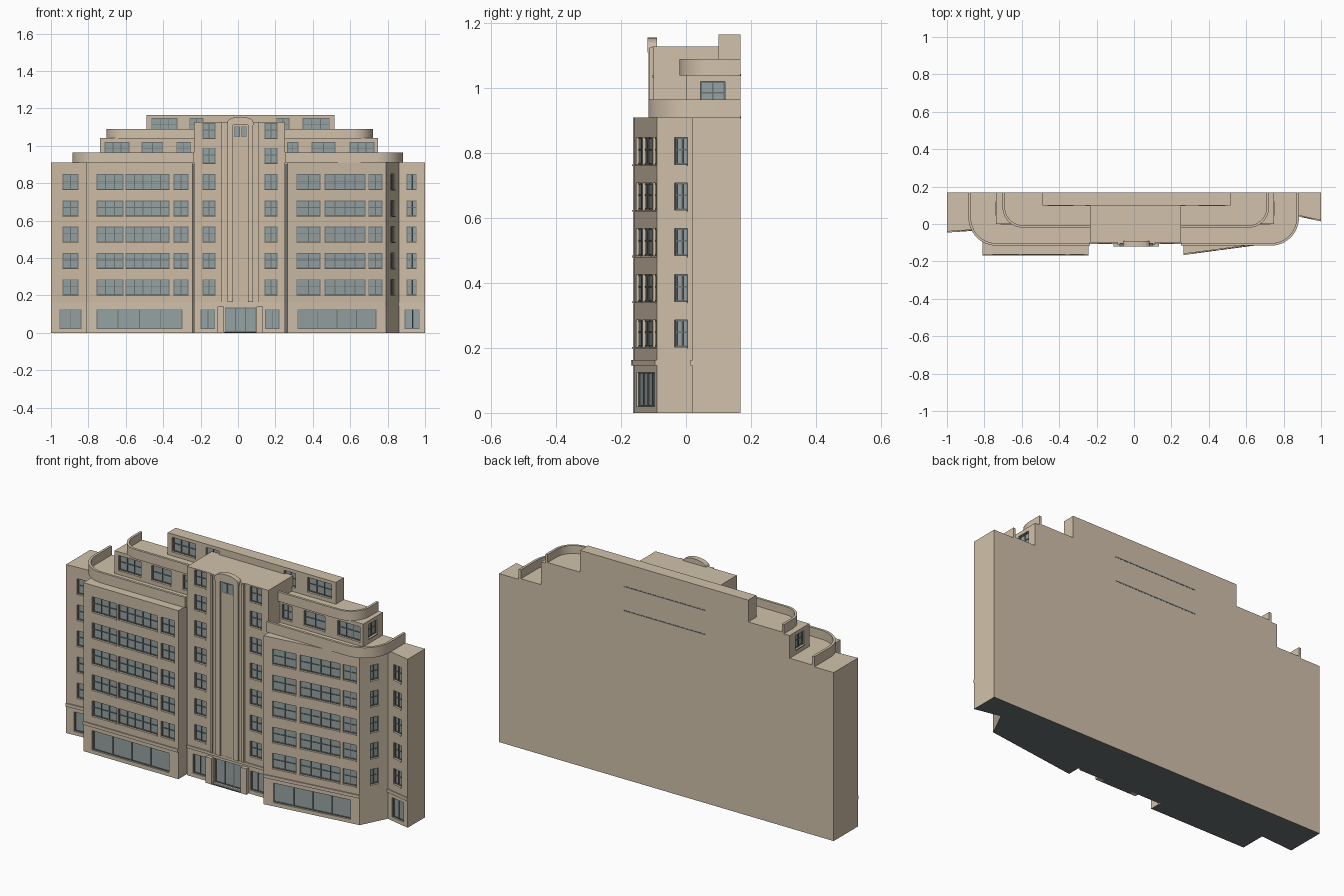
import bpy, bmesh
from math import sin, cos, pi
from mathutils import Vector

cube = bpy.data.objects.get("Cube")
if cube:
    bpy.data.objects.remove(cube, do_unlink=True)


def material(name, r, g, b):
    m = bpy.data.materials.new(name)
    m.use_nodes = True
    m.diffuse_color = (r, g, b, 1)
    m.node_tree.nodes["Principled BSDF"].inputs["Base Color"].default_value = (r, g, b, 1)
    return m


STONE = material("pale_stone", .64, .535, .405)
BRICK = material("buff_brick", .61, .505, .375)
GLASS = material("grey_glass", .30, .36, .36)
SLATE = material("slate_metal", .15, .17, .17)
BACK = .168


def finish(name, bm, *mats):
    bmesh.ops.recalc_face_normals(bm, faces=bm.faces[:])
    mesh = bpy.data.meshes.new(name)
    bm.to_mesh(mesh)
    bm.free()
    ob = bpy.data.objects.new(name, mesh)
    bpy.context.collection.objects.link(ob)
    for m in mats:
        mesh.materials.append(m)
    return ob


def prism(name, pts, lo, hi, mat=STONE, upright=False):
    """Extrude a plan along z, or an upright x-z profile along y."""
    bm = bmesh.new()
    face = bm.faces.new([bm.verts.new((a, lo, b) if upright else (a, b, lo)) for a, b in pts])
    res = bmesh.ops.extrude_face_region(bm, geom=[face])
    verts = [v for v in res["geom"] if isinstance(v, bmesh.types.BMVert)]
    step = hi - lo
    bmesh.ops.translate(bm, verts=verts, vec=(0, step, 0) if upright else (0, 0, step))
    return finish(name, bm, mat)


def rect(x0, x1, y0, y1):
    return [(x0, y0), (x1, y0), (x1, y1), (x0, y1)]


def box(name, x0, x1, y0, y1, z0, z1, mat=STONE):
    return prism(name, rect(x0, x1, y0, y1), z0, z1, mat)


class Wall:
    """Wall line; positions along it are read on its main axis."""

    def __init__(self, a, b):
        self.p = Vector(a)
        self.t = (Vector(b) - self.p).normalized()
        self.n = Vector((self.t.y, -self.t.x))
        self.axis = 0 if abs(self.t.x) > abs(self.t.y) else 1

    def point(self, u, d):
        i = self.axis
        return self.p + self.t * ((u - self.p[i]) / self.t[i]) + self.n * d

    def box(self, bm, u0, u1, d0, d1, z0, z1):
        plan = [self.point(u, d) for u, d in rect(u0, u1, d0, d1)]
        low, top = [[bm.verts.new((*p, z)) for p in plan] for z in (z0, z1)]
        bm.faces.new(low)
        bm.faces.new(top)
        for i in range(4):
            j = (i + 1) % 4
            bm.faces.new((low[i], low[j], top[j], top[i]))


glass, frames, sills = bmesh.new(), bmesh.new(), bmesh.new()


def fit_window(cut, wall, u0, u1, z0, z1, pitch=.052, transom=True):
    """Cut the opening, then add a pane, frame, glazing bars and sill."""
    wall.box(cut, u0, u1, -.016, .02, z0, z1)
    wall.box(glass, u0, u1, -.0165, -.011, z0, z1)
    w = .0045
    cols = max(2, round((u1 - u0) / pitch))
    for i in range(cols + 1):
        u = u0 + (u1 - u0 - w) * i / cols
        wall.box(frames, u, u + w, -.013, -.007, z0, z1)
    for f in (0, .55, 1) if transom else (0, 1):
        z = z0 + (z1 - z0 - w) * f
        wall.box(frames, u0, u1, -.013, -.0075, z, z + w)
    if transom:
        wall.box(sills, u0, u1, -.003, .004, z0 - .005, z0)


def carve(ob, cut):
    """Cut openings out of a block and colour its faces by rule."""
    cutter = finish("opening_cutter", cut)
    cutter.hide_render = True
    mod = ob.modifiers.new("openings", "BOOLEAN")
    mod.operation, mod.solver, mod.object = "DIFFERENCE", "EXACT", cutter
    bpy.context.view_layer.objects.active = ob
    bpy.ops.object.modifier_apply(modifier=mod.name)
    bpy.data.objects.remove(cutter, do_unlink=True)
    ob.data.materials.clear()
    for m in (STONE, BRICK, SLATE):
        ob.data.materials.append(m)
    for f in ob.data.polygons:
        f.material_index = 0
        if f.normal.y < -.7 and f.center.z > .163:
            f.material_index = 1
        if f.normal.z < -.9 and f.center.z < .002:
            f.material_index = 2


def split_at(ob, z):
    bm = bmesh.new()
    bm.from_mesh(ob.data)
    bmesh.ops.bisect_plane(bm, geom=bm.verts[:] + bm.edges[:] + bm.faces[:],
                           plane_co=(0, 0, z), plane_no=(0, 0, 1))
    bm.to_mesh(ob.data)
    bm.free()


# Main block: two wings, two bays and a recess for the tower
left_wing = [(-1, -.04), (-.81, -.027)]
left_bay = [(-.81, -.163), (-.242, -.163)]
right_bay = [(.265, -.16), (.79, -.09)]
right_wing = [(.86, .05), (1, .02)]
plan = ([(-1, BACK)] + left_wing + left_bay + [(-.242, -.05), (.265, -.05)]
        + right_bay + right_wing + [(1, BACK)])
body = prism("main_block", plan, 0, .91)
split_at(body, .163)

# Each wall: its line, upper window columns, ground window columns
facade = [
    (Wall(*left_wing), [(-.938, -.853)], [(-.955, -.837)]),
    (Wall(*left_bay), [(-.757, -.612), (-.602, -.366), (-.345, -.265)], [(-.757, -.297)]),
    (Wall(*right_bay), [(.313, .441), (.463, .682), (.698, .773)], [(.318, .741)]),
    (Wall(right_bay[1], right_wing[0]), [(-.035, .005)], []),
    (Wall(*right_wing), [(.9, .955)], [(.89, .97)]),
]
FLOOR, FIRST, TALL = .1405, .203, .083
cut = bmesh.new()
for wall, upper, ground in facade:
    for u0, u1 in upper:
        for i in range(5):
            z = FIRST + FLOOR * i
            fit_window(cut, wall, u0, u1, z, z + TALL)
    for u0, u1 in ground:
        fit_window(cut, wall, u0, u1, .02, .125, .11, False)
carve(body, cut)

# Mouldings above the ground floor
bands = bmesh.new()
for a, b in (left_wing, left_bay, right_bay, right_wing):
    Wall(a, b).box(bands, a[0], b[0], -.004, .006, .146, .163)
finish("ground_floor_mouldings", bands, STONE)

# Central tower with dark joints beside it
TL, TR, TF, MID = -.234, .252, -.1, .0125
tower = box("central_tower", TL, TR, TF, BACK, 0, 1.128)
split_at(tower, .163)
front = Wall((TL, TF), (TR, TF))
cut = bmesh.new()
for u0, u1 in ((-.19, -.12), (.142, .211)):
    for i in range(7):
        z = FIRST + FLOOR * i - (.008 if i == 6 else 0)
        fit_window(cut, front, u0, u1, z, z + TALL)
for u0, u1 in ((-.2, -.122), (.144, .222)):
    fit_window(cut, front, u0, u1, .02, .125, .11, False)
fit_window(cut, front, -.07, .097, .005, .135, .055, False)
carve(tower, cut)
box("left_joint", -.242, TL, -.09, -.05, 0, .9, SLATE)
box("right_joint", TR, .265, -.09, -.05, 0, .9, SLATE)

# Vertical fins and the arched crest
box("tower_band", TL, TR, -.106, TF, .15, .165)
box("fin_panel", MID - .1, MID + .1, -.105, TF, .165, 1.128, BRICK)
for side in (-1, 1):
    for name, near, far, y in (("outer_fin", .088, .1, -.113), ("inner_fin", .04, .068, -.116)):
        x0, x1 = sorted((MID + side * near, MID + side * far))
        box(name, x0, x1, y, TF, .165, 1.125)
    x0, x1 = sorted((MID + side * .087, MID + side * .122))
    box("entrance_pier", x0, x1, -.12, TF, 0, .14)
    x0, x1 = sorted((MID + side * .006, MID + side * .03))
    box("crest_window", x0, x1, -.108, -.105, 1.05, 1.1, GLASS)
    x0, x1 = sorted((MID + side * .003, MID + side * .033))
    box("crest_window_frame", x0, x1, -.107, -.105, 1.047, 1.103, SLATE)
arch = [(MID + .07 * cos(pi * i / 12), 1.125 + .03 * sin(pi * i / 12)) for i in range(13)]
prism("arched_crest", [(MID - .07, 1.11), (MID + .07, 1.11)] + arch, -.119, -.09, upright=True)
box("entrance_step", -.075, .1, -.12, TF, 0, .005, SLATE)

# Set-back storey
SL, SR = -.737, .748
storey = box("setback_storey", SL, SR, 0, BACK, .91, 1.04)
cut = bmesh.new()
wall = Wall((SL, 0), (SR, 0))
for u0, u1 in ((-.714, -.58), (-.516, -.4), (-.33, -.25), (.262, .323), (.393, .52), (.596, .73)):
    fit_window(cut, wall, u0, u1, .94, 1.02)
for wall in (Wall((SR, 0), (SR, BACK)), Wall((SL, BACK), (SL, 0))):
    fit_window(cut, wall, .045, .12, .945, 1.02)
carve(storey, cut)

# Penthouse
pent = box("penthouse", -.49, .515, .1, BACK, 1.04, 1.165)
cut = bmesh.new()
wall = Wall((-.49, .1), (.515, .1))
for u0, u1 in ((-.463, -.323), (-.26, -.185), (.205, .275), (.345, .49)):
    fit_window(cut, wall, u0, u1, 1.07, 1.147)
carve(pent, cut)


def curve_path(x0, x1, y, r):
    """Line along the front, a round corner, then back to the rear wall."""
    s = 1 if x1 > x0 else -1
    arc = [(x1 - s * r + s * r * sin(a), y + r - r * cos(a))
           for a in (pi / 2 * i / 12 for i in range(13))]
    return [(x0, y)] + arc + [(x1, BACK)]


# Curved balconies with thin parapets, on both sides of the tower
for name, xl, xr, y, r, z0, z1 in (("lower", -.885, .882, -.116, .15, .909, .965),
                                   ("upper", -.703, .722, -.02, .11, 1.039, 1.09)):
    for x0, x1 in ((TL, xl), (TR, xr)):
        s = 1 if x1 > 0 else -1
        outer = curve_path(x0, x1, y, r)
        inner = curve_path(x0, x1 - s * .013, y + .013, r - .013)
        slab = prism(name + "_balcony_floor", outer + [(x0, BACK)], z0, z0 + .008)
        parapet = prism(name + "_balcony_parapet", outer + inner[::-1], z0 + .004, z1)
        for ob in (slab, parapet):
            bpy.ops.object.select_all(action="DESELECT")
            ob.select_set(True)
            bpy.context.view_layer.objects.active = ob
            bpy.ops.object.shade_smooth_by_angle()

# Window parts and the rear slots
finish("window_glass", glass, GLASS)
finish("window_frames", frames, SLATE)
finish("window_sills", sills, STONE)
for z in (.91, 1.04):
    box("rear_slot", -.235, .255, BACK - .001, BACK + .001, z - .003, z + .003, SLATE)
